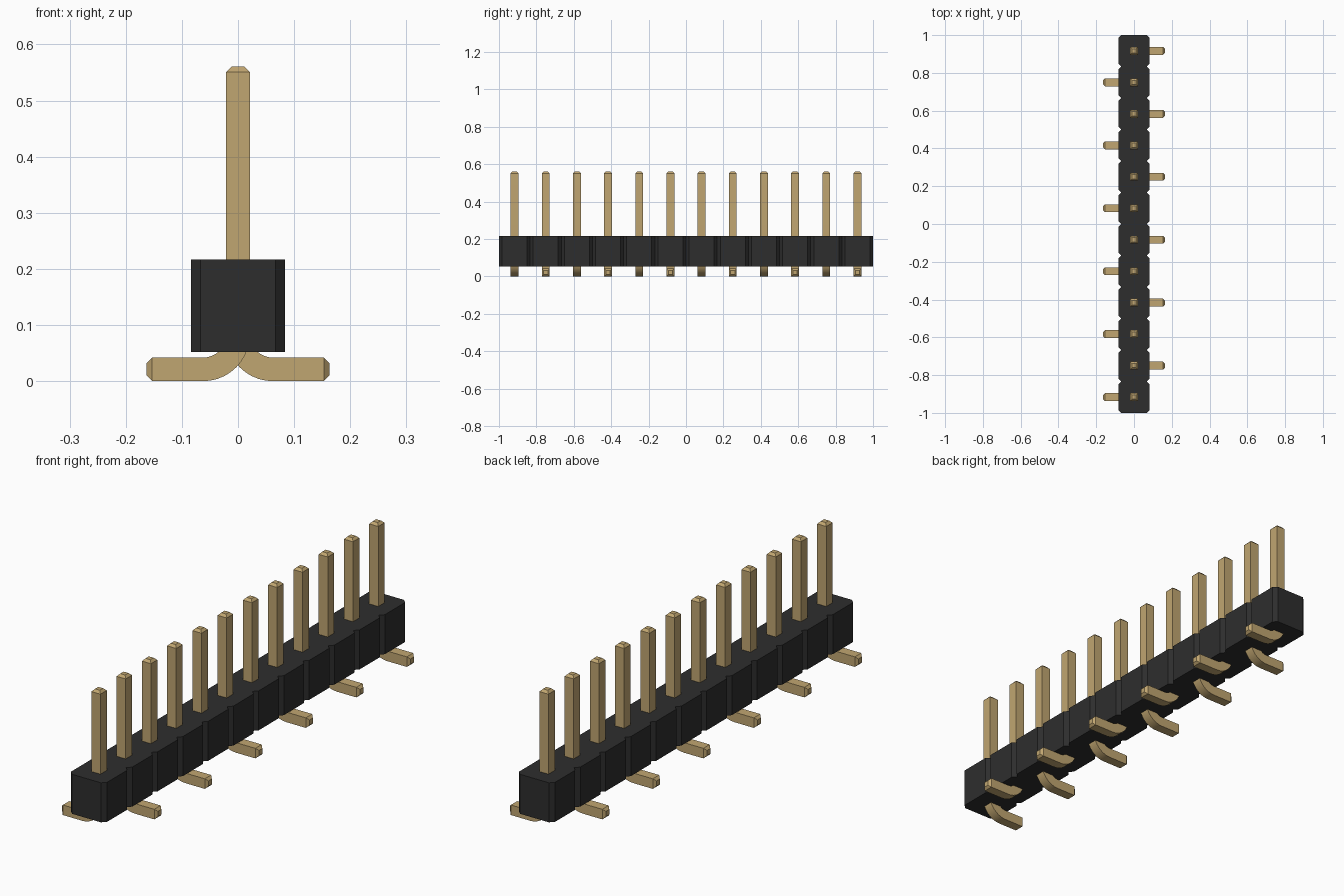
import bpy
import bmesh
from math import sin, cos, pi
from mathutils import Vector

cube = bpy.data.objects.get("Cube")
if cube:
    bpy.data.objects.remove(cube, do_unlink=True)

COUNT = 12
PITCH = 2 / COUNT
HALF = PITCH / 2          # half width of one housing cell
CHAMFER = 0.0165          # corner cut on every cell
BASE_Z, TOP_Z = 0.052, 0.217
PIN = 0.021               # half thickness of a pin
TAPER = 0.010             # chamfer at the pin tips
PIN_TOP, FOOT_END = 0.561, 0.163
BEND = 0.062              # centreline bend radius


def material(name, rgb):
    m = bpy.data.materials.new(name)
    m.use_nodes = True
    m.diffuse_color = (*rgb, 1)
    bsdf = next(n for n in m.node_tree.nodes if n.type == 'BSDF_PRINCIPLED')
    bsdf.inputs["Base Color"].default_value = (*rgb, 1)
    return m


def finish(bm, name, mat):
    bmesh.ops.recalc_face_normals(bm, faces=bm.faces)
    mesh = bpy.data.meshes.new(name)
    bm.to_mesh(mesh)
    bm.free()
    mesh.materials.append(mat)
    obj = bpy.data.objects.new(name, mesh)
    bpy.context.collection.objects.link(obj)
    return obj


black = material("black plastic", (0.027, 0.027, 0.027))
gold = material("gold metal", (0.53, 0.38, 0.165))

# Housing: a row of chamfered cells with notches between them
side = []
for i in range(COUNT):
    y = -1 + i * PITCH
    if i == 0:
        side.append((HALF - CHAMFER, y))
    side += [(HALF, y + CHAMFER), (HALF, y + PITCH - CHAMFER),
             (HALF - CHAMFER, y + PITCH)]
outline = side + [(-x, y) for x, y in reversed(side)]
bm = bmesh.new()
floor = bm.faces.new([bm.verts.new((x, y, BASE_Z)) for x, y in outline])
lifted = bmesh.ops.extrude_face_region(bm, geom=[floor], use_keep_orig=True)
bmesh.ops.translate(bm, vec=(0, 0, TOP_Z - BASE_Z),
                    verts=[g for g in lifted["geom"] if isinstance(g, bmesh.types.BMVert)])
finish(bm, "housing", black)

# Pin: square section swept down the post, round the bend and along the foot
down, out = Vector((0, 0, -1)), Vector((1, 0, 0))
centre = Vector((BEND, 0, PIN + BEND))
path = [(Vector((0, 0, PIN_TOP)), down, PIN - TAPER),
        (Vector((0, 0, PIN_TOP - TAPER)), down, PIN)]
STEPS = 10
for k in range(STEPS + 1):
    a = pi / 2 * k / STEPS
    path.append((centre + BEND * Vector((-cos(a), 0, -sin(a))),
                 Vector((sin(a), 0, -cos(a))), PIN))
path += [(Vector((FOOT_END - TAPER, 0, PIN)), out, PIN),
         (Vector((FOOT_END, 0, PIN)), out, PIN - TAPER)]

bm = bmesh.new()
rings = []
across = Vector((0, 1, 0))
for point, tangent, half in path:
    normal = tangent.cross(across)
    rings.append([bm.verts.new(point + half * (u * normal + v * across))
                  for u, v in ((-1, -1), (1, -1), (1, 1), (-1, 1))])
for r, s in zip(rings, rings[1:]):
    for j in range(4):
        n = (j + 1) % 4
        bm.faces.new((r[j], r[n], s[n], s[j]))
bm.faces.new(rings[0])
bm.faces.new(rings[-1])
first = finish(bm, "pin_1", gold)
bpy.context.view_layer.objects.active = first
first.select_set(True)
bpy.ops.object.shade_smooth_by_angle(angle=pi / 6)

# Row of pins, with feet pointing to alternate sides
for i in range(COUNT):
    pin = first if i == 0 else first.copy()
    if i:
        pin.name = f"pin_{i + 1}"
        bpy.context.collection.objects.link(pin)
    pin.location.y = -1 + (i + 0.5) * PITCH
    pin.rotation_euler.z = pi if i % 2 == 0 else 0
